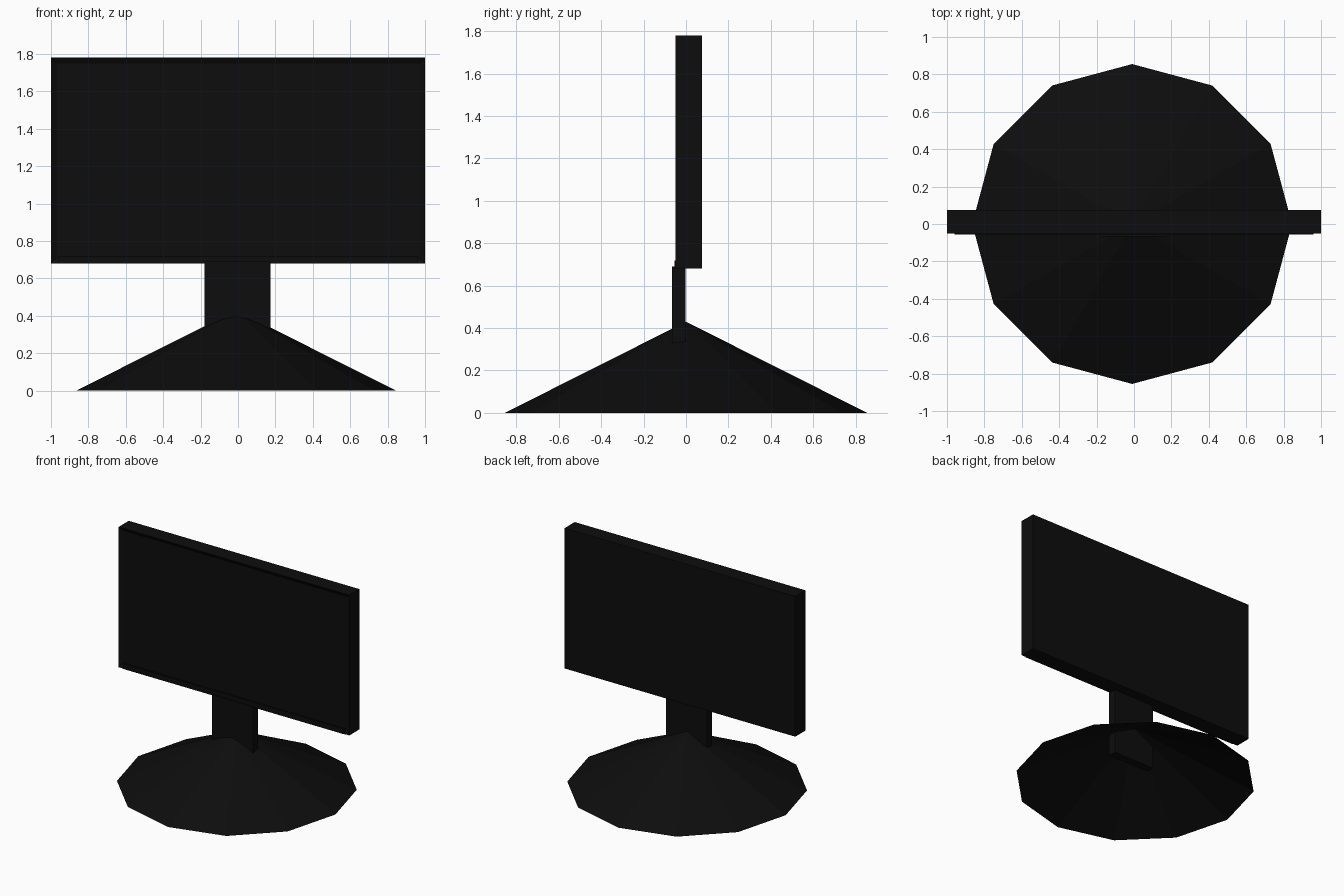
import bpy, bmesh
from mathutils import Matrix, Vector

default = bpy.data.objects.get("Cube")
if default:
    bpy.data.objects.remove(default, do_unlink=True)


def material(name, rgb):
    m = bpy.data.materials.new(name)
    m.use_nodes = True
    m.diffuse_color = (*rgb, 1)
    m.node_tree.nodes["Principled BSDF"].inputs["Base Color"].default_value = (*rgb, 1)
    return m


black = material("black plastic", (0.004, 0.004, 0.004))


def finish(name, bm):
    bmesh.ops.recalc_face_normals(bm, faces=bm.faces)
    mesh = bpy.data.meshes.new(name)
    bm.to_mesh(mesh)
    bm.free()
    mesh.materials.append(black)
    obj = bpy.data.objects.new(name, mesh)
    bpy.context.collection.objects.link(obj)


def box(lo, hi):
    bm = bmesh.new()
    lo, hi = Vector(lo), Vector(hi)
    bmesh.ops.create_cube(bm, size=1, matrix=Matrix.Translation((lo + hi) / 2)
                          @ Matrix.Diagonal((*(hi - lo), 1)))
    return bm


# Monitor case with a recessed display framed by a narrow bezel
bm = box((-1, -0.05, 0.68), (1, 0.075, 1.78))
front = min(bm.faces, key=lambda f: f.calc_center_median().y)
bmesh.ops.inset_region(bm, faces=[front], thickness=0.045)
for v in front.verts:
    v.co.y += 0.02
finish("monitor_case", bm)

# Slightly raised lower bezel
finish("lower_bezel", box((-0.96, -0.055, 0.68), (0.96, -0.04, 0.72)))

# Neck, reaching down inside the hollow base
finish("neck", box((-0.18, -0.066, 0.17), (0.175, -0.002, 0.69)))

# Twelve-sided cone base, open underneath
bm = bmesh.new()
bmesh.ops.create_cone(bm, cap_ends=False, segments=12, radius1=0.855, radius2=0,
                      depth=0.43, matrix=Matrix.Translation((-0.01, 0, 0.215)))
bmesh.ops.remove_doubles(bm, verts=bm.verts, dist=0.001)
finish("base", bm)
